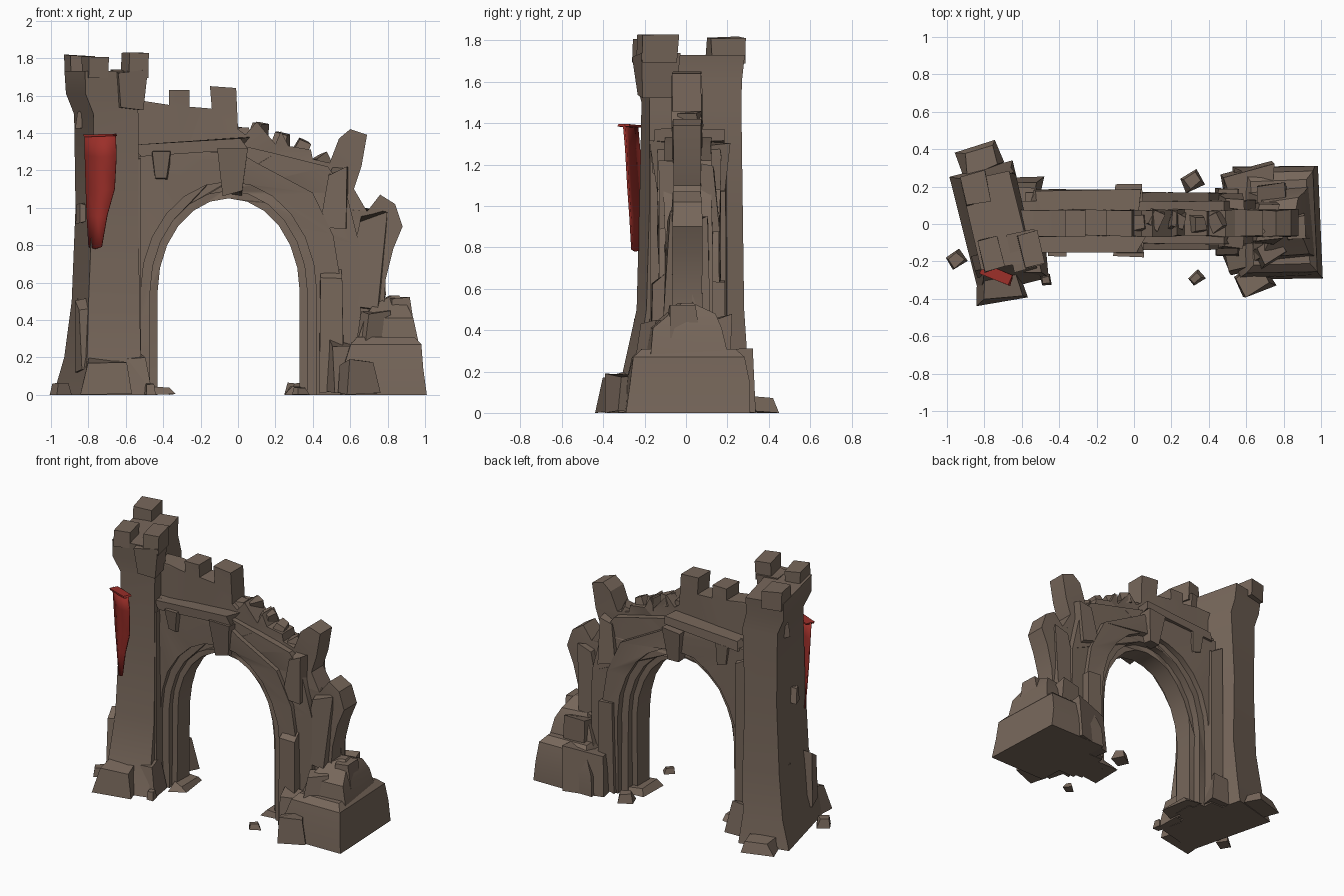
import bpy
import bmesh
import math
import random
from mathutils import Euler, Vector
from mathutils.geometry import tessellate_polygon

random.seed(4)
default_cube = bpy.data.objects.get("Cube")
if default_cube:
    bpy.data.objects.remove(default_cube, do_unlink=True)


def make_material(name, colour):
    material = bpy.data.materials.new(name)
    material.use_nodes = True
    material.diffuse_color = colour
    shader = material.node_tree.nodes["Principled BSDF"]
    shader.inputs["Base Color"].default_value = colour
    shader.inputs["Roughness"].default_value = 0.9
    return material


STONE = make_material("brown stone", (0.185, 0.136, 0.104, 1))
CLOTH = make_material("red cloth", (0.33, 0.028, 0.022, 1))


def wobble(amount):
    return random.uniform(-amount, amount)


def finish(name, bm, material=STONE):
    bmesh.ops.recalc_face_normals(bm, faces=bm.faces)
    mesh = bpy.data.meshes.new(name)
    bm.to_mesh(mesh)
    bm.free()
    mesh.materials.append(material)
    obj = bpy.data.objects.new(name, mesh)
    bpy.context.collection.objects.link(obj)
    bpy.ops.object.select_all(action='DESELECT')
    obj.select_set(True)
    bpy.context.view_layer.objects.active = obj
    bpy.ops.object.shade_smooth_by_angle(angle=math.radians(25))
    return obj


def block(name, centre, size, turn=0, tilt=0, taper=1, rough=0.12, material=STONE):
    """Rough hewn stone: a box with shaken corners and a tapered top."""
    bm = bmesh.new()
    bmesh.ops.create_cube(bm, size=1)
    rotation = Euler((0, math.radians(tilt), math.radians(turn))).to_matrix()
    for vert in bm.verts:
        shrink = taper if vert.co.z > 0 else 1
        corner = Vector((vert.co.x * shrink, vert.co.y * shrink, vert.co.z))
        corner = Vector([(c + wobble(rough)) * s for c, s in zip(corner, size)])
        vert.co = rotation @ corner + Vector(centre)
        vert.co.z = max(vert.co.z, 0)
    return finish(name, bm, material)


def loft(name, rings, turn):
    """Stack of turned rectangles: height, centre x, centre y, half width, half depth."""
    bm = bmesh.new()
    rotation = Euler((0, 0, math.radians(turn))).to_matrix()
    loops = []
    for z, cx, cy, hx, hy in rings:
        loop = []
        for sx, sy in ((-1, -1), (1, -1), (1, 1), (-1, 1)):
            offset = rotation @ Vector((sx * hx + wobble(0.01), sy * hy + wobble(0.01), 0))
            loop.append(bm.verts.new(offset + Vector((cx, cy, z))))
        loops.append(loop)
    for low, high in zip(loops, loops[1:]):
        for i in range(len(low)):
            j = (i + 1) % len(low)
            bm.faces.new((low[i], low[j], high[j], high[i]))
    bm.faces.new(loops[0])
    bm.faces.new(loops[-1])
    return finish(name, bm)


def arch_opening(offset, steps=12):
    """Right foot to left foot of the opening, widened by the offset."""
    middle, spring, half, rise = -0.05, 0.55, 0.38, 0.5
    points = [(middle + half + offset, 0)]
    for i in range(steps + 1):
        angle = math.pi * i / steps
        points.append((middle + (half + offset) * math.cos(angle),
                       spring + (rise + offset) * math.sin(angle)))
    return points + [(middle - half - offset, 0)]


def arched_wall(name, outline, offset, front, back, rough=0.006):
    """Wall layer cut by the arch, extruded through its depth."""
    profile = outline + arch_opening(offset)
    bm = bmesh.new()
    near = [bm.verts.new((x, front + wobble(rough), z)) for x, z in profile]
    far = [bm.verts.new((x, back + wobble(rough), z)) for x, z in profile]
    for i in range(len(profile)):
        j = (i + 1) % len(profile)
        bm.faces.new((near[i], near[j], far[j], far[i]))
    for triangle in tessellate_polygon([[Vector((x, z, 0)) for x, z in profile]]):
        for side in (near, far):
            bm.faces.new([side[i] for i in triangle])
    return finish(name, bm)


# Broken wall core with its parapet and jagged right end
battlement = [(-0.7, 0), (-0.7, 1.56), (-0.5, 1.57), (-0.37, 1.55), (-0.37, 1.63), (-0.26, 1.63),
              (-0.26, 1.54), (-0.14, 1.53), (-0.15, 1.65), (-0.01, 1.64), (0, 1.42)]
broken_crest = [(0.04, 1.39), (0.1, 1.46), (0.15, 1.4), (0.2, 1.34), (0.23, 1.41), (0.27, 1.33),
                (0.39, 1.31), (0.4, 1.26), (0.49, 1.24), (0.54, 1.37), (0.6, 1.42), (0.69, 1.39)]
broken_end = [(0.66, 1.22), (0.62, 1.1), (0.69, 0.98), (0.76, 1.07), (0.84, 1.02), (0.88, 0.9),
              (0.83, 0.78), (0.79, 0.62), (0.78, 0.45), (0.8, 0)]
arched_wall("wall_core", battlement + broken_crest + broken_end, 0, -0.065, 0.075)

# Thicker wall layers that step back around the opening
arched_wall("middle_arch_layer", [(-0.64, 0), (-0.64, 1.34), (0.03, 1.33), (0.2, 1.29), (0.48, 1.22),
            (0.58, 1.08), (0.65, 0.8), (0.66, 0)], 0.04, -0.105, 0.125)
arched_wall("outer_arch_layer", [(-0.6, 0), (-0.58, 1.29), (0, 1.3), (0.1, 1.24), (0.4, 1.08),
            (0.51, 0.85), (0.55, 0.6), (0.56, 0)], 0.09, -0.135, 0.165)

# Tower shaft and head, whose inner back corner has fallen away
TURN = 13
loft("tower", [(0, -0.74, -0.02, 0.17, 0.33), (0.2, -0.73, 0, 0.145, 0.28),
               (0.5, -0.715, 0.02, 0.13, 0.24), (1.0, -0.71, 0.025, 0.118, 0.228),
               (1.5, -0.705, 0.025, 0.118, 0.226), (1.61, -0.735, 0.015, 0.135, 0.24),
               (1.73, -0.74, 0.015, 0.135, 0.245)], TURN)
block("front_left_merlon", (-0.765, -0.16, 1.75), (0.11, 0.17, 0.11), TURN, 0, 1, 0.04)
block("back_left_merlon", (-0.845, 0.19, 1.75), (0.13, 0.16, 0.13), TURN, 0, 1, 0.04)
block("front_right_merlon", (-0.55, -0.14, 1.76), (0.11, 0.18, 0.13), TURN, 0, 1, 0.04)
block("front_right_corbel", (-0.585, -0.14, 1.63), (0.12, 0.16, 0.2), TURN, 0, 1.3, 0.05)

# Ledges, brackets, keystones and piers on both wall faces
for side, label in ((-1, "front"), (1, "back")):
    block(label + "_ledge", (-0.25, 0.015 + side * 0.115, 1.325), (0.6, 0.1, 0.06), 0, -4, 1, 0.06)
    block(label + "_bracket", (-0.41, 0.01 + side * 0.13, 1.22), (0.07, 0.07, 0.15), 0, 0, 1.5)
    block(label + "_keystone", (-0.03, 0.02 + side * 0.12, 1.19), (0.09, 0.09, 0.23), 0, 0, 1.7, 0.08)
    block(label + "_left_pier", (-0.57, 0.01 + side * 0.14, 0.62), (0.1, 0.1, 1.24), 0, 0, 0.9, 0.05)
    block(label + "_right_pier", (0.5, 0.01 + side * 0.13, 0.33), (0.13, 0.1, 0.66), 0, 0, 0.85, 0.06)
    block(label + "_right_shoulder", (0.52, 0.01 + side * 0.1, 1.05), (0.14, 0.09, 0.3), 0, 8, 0.7)
    block(label + "_broken_bulge", (0.69, 0.01 + side * 0.06, 0.72), (0.2, 0.1, 0.45), 0, 6, 0.6)

# Fallen masonry under the broken end
loft("rubble_base", [(0, 0.77, 0.01, 0.225, 0.3), (0.14, 0.77, 0.01, 0.215, 0.29),
                     (0.27, 0.785, 0.01, 0.185, 0.27), (0.31, 0.78, 0.01, 0.15, 0.22)], 2)
loft("rubble_mound", [(0.25, 0.78, 0, 0.17, 0.19), (0.41, 0.8, 0, 0.13, 0.165),
                      (0.48, 0.8, 0.02, 0.09, 0.11), (0.53, 0.84, 0, 0.03, 0.03)], 4)
rubble = [((0.64, -0.3, 0.09), (0.16, 0.15, 0.18), 25), ((0.62, 0.2, 0.14), (0.28, 0.2, 0.28), 8),
          ((0.86, -0.02, 0.44), (0.13, 0.16, 0.14), 12), ((0.73, -0.15, 0.36), (0.14, 0.12, 0.16), 30),
          ((0.57, -0.18, 0.14), (0.16, 0.14, 0.28), 14), ((0.74, 0.16, 0.36), (0.18, 0.12, 0.2), 5)]
for centre, size, turn in rubble:
    block("fallen_block", centre, size, turn, 0, 0.85)

# Stones heaped around the tower foot
footing = [((-0.72, -0.33, 0.09), (0.26, 0.16, 0.2), 8), ((-0.83, 0.34, 0.04), (0.22, 0.14, 0.08), 20),
           ((-0.56, -0.2, 0.1), (0.16, 0.15, 0.2), 5), ((-0.95, -0.19, 0.03), (0.08, 0.08, 0.06), 35),
           ((-0.47, -0.3, 0.03), (0.06, 0.06, 0.06), 10), ((-0.8, -0.2, 0.3), (0.14, 0.12, 0.36), 20),
           ((-0.58, 0.18, 0.1), (0.18, 0.12, 0.2), 0), ((-0.41, 0, 0.02), (0.12, 0.24, 0.04), 5),
           ((0.32, 0.01, 0.02), (0.12, 0.24, 0.04), 0), ((0.31, 0.23, 0.03), (0.11, 0.09, 0.06), 30),
           ((0.33, -0.29, 0.02), (0.08, 0.06, 0.04), 40)]
for centre, size, turn in footing:
    block("foot_stone", centre, size, turn, 0, 0.7)

# Loose chips on the crest and the tower's outer side
for x, z in ((0.03, 1.39), (0.11, 1.42), (0.23, 1.36), (0.34, 1.32), (0.45, 1.24)):
    block("crest_chip", (x, wobble(0.04), z), (0.08, 0.1, 0.08), wobble(40), wobble(30), 0.8)
for z in (1.47, 0.97, 0.48):
    block("tower_chip", (-0.83, wobble(0.1), z), (0.06, 0.08, 0.09), wobble(40), wobble(30), 0.6)

# Torn banner, folded outward at the top and gathered against the wall below
bm = bmesh.new()
rows = []
for z, left, right, y in ((1.39, -0.82, -0.655, -0.27), (1.28, -0.82, -0.65, -0.26),
                          (1.1, -0.815, -0.66, -0.25), (0.96, -0.81, -0.7, -0.24),
                          (0.79, -0.8, -0.73, -0.23)):
    middle = (left + right) / 2
    rows.append([bm.verts.new(p) for p in ((left, y + 0.03, z), (middle, y - 0.02, z - 0.01),
                                           (right, y - 0.035, z))])
for upper, lower in zip(rows, rows[1:]):
    for i in range(2):
        bm.faces.new((upper[i], lower[i], lower[i + 1], upper[i + 1]))
banner = finish("banner", bm, CLOTH)
thickness = banner.modifiers.new("thickness", 'SOLIDIFY')
thickness.thickness = 0.01
block("banner_top_fold", (-0.735, -0.27, 1.387), (0.17, 0.06, 0.012), -22, -2, 1, 0.05, CLOTH)
